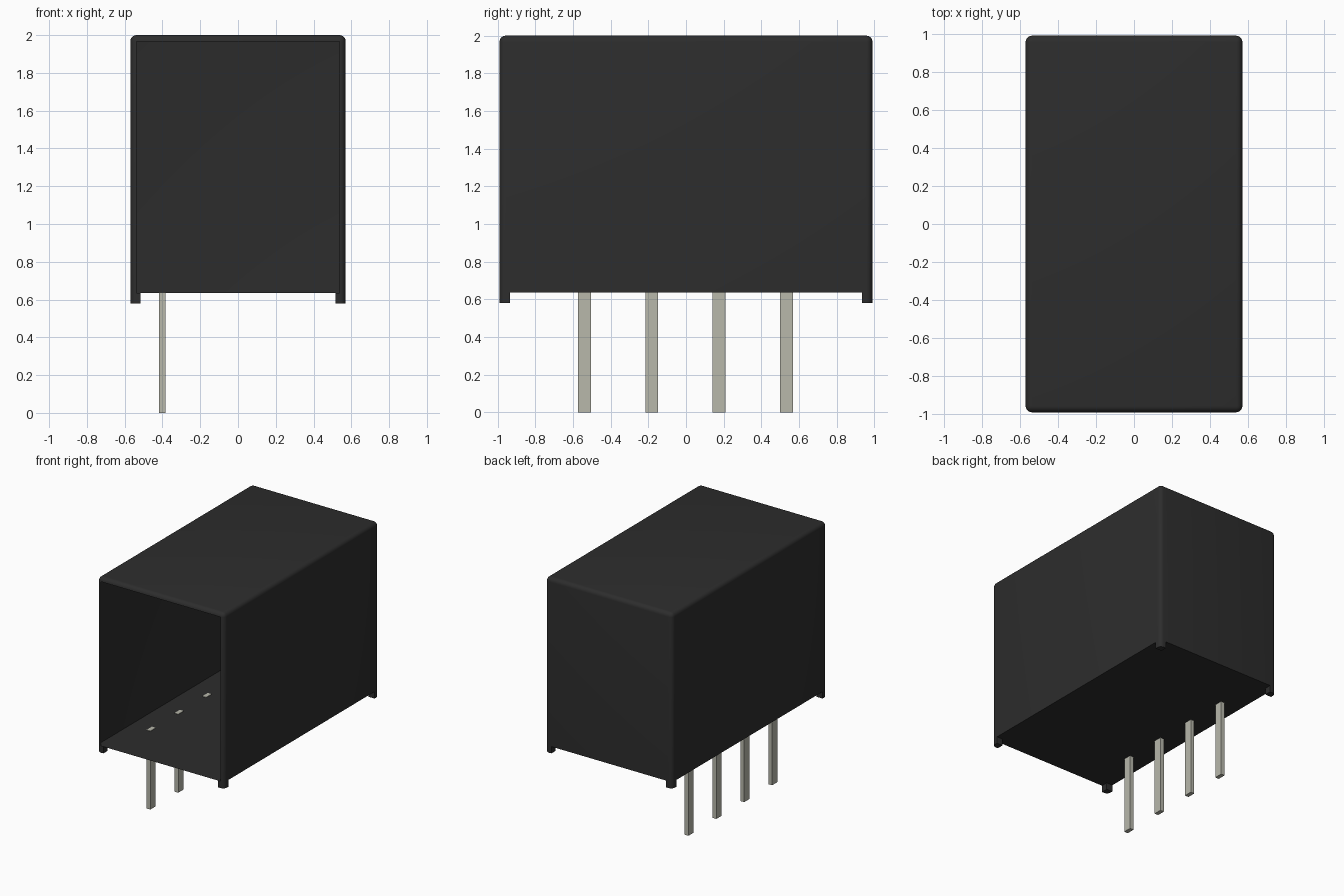
import bpy, bmesh
from mathutils import Matrix

if "Cube" in bpy.data.objects:
    bpy.data.objects.remove(bpy.data.objects["Cube"], do_unlink=True)

HX, HY = 0.57, 0.99          # half width and half depth of the case
FLOOR, TOP, FOOT = 0.635, 2.0, 0.58
RADIUS = 0.033


def material(name, rgb):
    m = bpy.data.materials.new(name)
    m.use_nodes = True
    m.diffuse_color = (*rgb, 1)
    m.node_tree.nodes["Principled BSDF"].inputs["Base Color"].default_value = (*rgb, 1)
    return m


black = material("black plastic", (0.026, 0.026, 0.026))
metal = material("tinned metal", (0.48, 0.48, 0.41))


def box(lo, hi):
    bm = bmesh.new()
    bmesh.ops.create_cube(bm, size=1)
    size = [b - a for a, b in zip(lo, hi)]
    mid = [(a + b) / 2 for a, b in zip(lo, hi)]
    bm.transform(Matrix.Translation(mid) @ Matrix.Diagonal((*size, 1)))
    return bm


def round_edges(bm, pick):
    edges = [e for e in bm.edges if pick(*(v.co for v in e.verts))]
    bmesh.ops.bevel(bm, geom=edges, offset=RADIUS, segments=5,
                    profile=0.5, affect='EDGES')
    bm.normal_update()


def remove_face(bm, direction):
    axis, sign = direction
    face = max((f for f in bm.faces if f.normal[axis] * sign > 0.99),
               key=lambda f: f.calc_area())
    bmesh.ops.delete(bm, geom=[face], context='FACES')


def finish(bm, name, mat, smooth=True):
    mesh = bpy.data.meshes.new(name)
    bm.to_mesh(mesh)
    bm.free()
    mesh.materials.append(mat)
    ob = bpy.data.objects.new(name, mesh)
    bpy.context.collection.objects.link(ob)
    if smooth:
        bpy.ops.object.select_all(action='DESELECT')
        ob.select_set(True)
        bpy.context.view_layer.objects.active = ob
        bpy.ops.object.shade_smooth_by_angle()
    return ob


# Thin case: rounded sides and top, sharp floor, open front
bm = box((-HX, -HY, FLOOR), (HX, HY, TOP))
round_edges(bm, lambda a, b: max(a.z, b.z) > TOP - 0.01)
remove_face(bm, (1, -1))
finish(bm, "case", black)

# Corner feet, following the rounded case corners
S = 0.055
for sx, side in ((-1, "right"), (1, "left")):
    for sy, end in ((-1, "front"), (1, "back")):
        xs = sorted((sx * HX, sx * (HX - S)))
        ys = sorted((sy * HY, sy * (HY - S)))
        bm = box((xs[0], ys[0], FOOT), (xs[1], ys[1], FLOOR))
        round_edges(bm, lambda a, b: all(
            abs(v.x - sx * HX) < 0.001 and abs(v.y - sy * HY) < 0.001 for v in (a, b)))
        remove_face(bm, (2, 1))
        finish(bm, f"foot_{end}_{side}", black)

# Row of flat pins, just piercing the floor
for i in range(4):
    y = -0.003 + (i - 1.5) * 0.3575
    bm = box((-0.419, y - 0.034, 0), (-0.385, y + 0.034, FLOOR + 0.003))
    finish(bm, f"pin_{i + 1}", metal, smooth=False)
